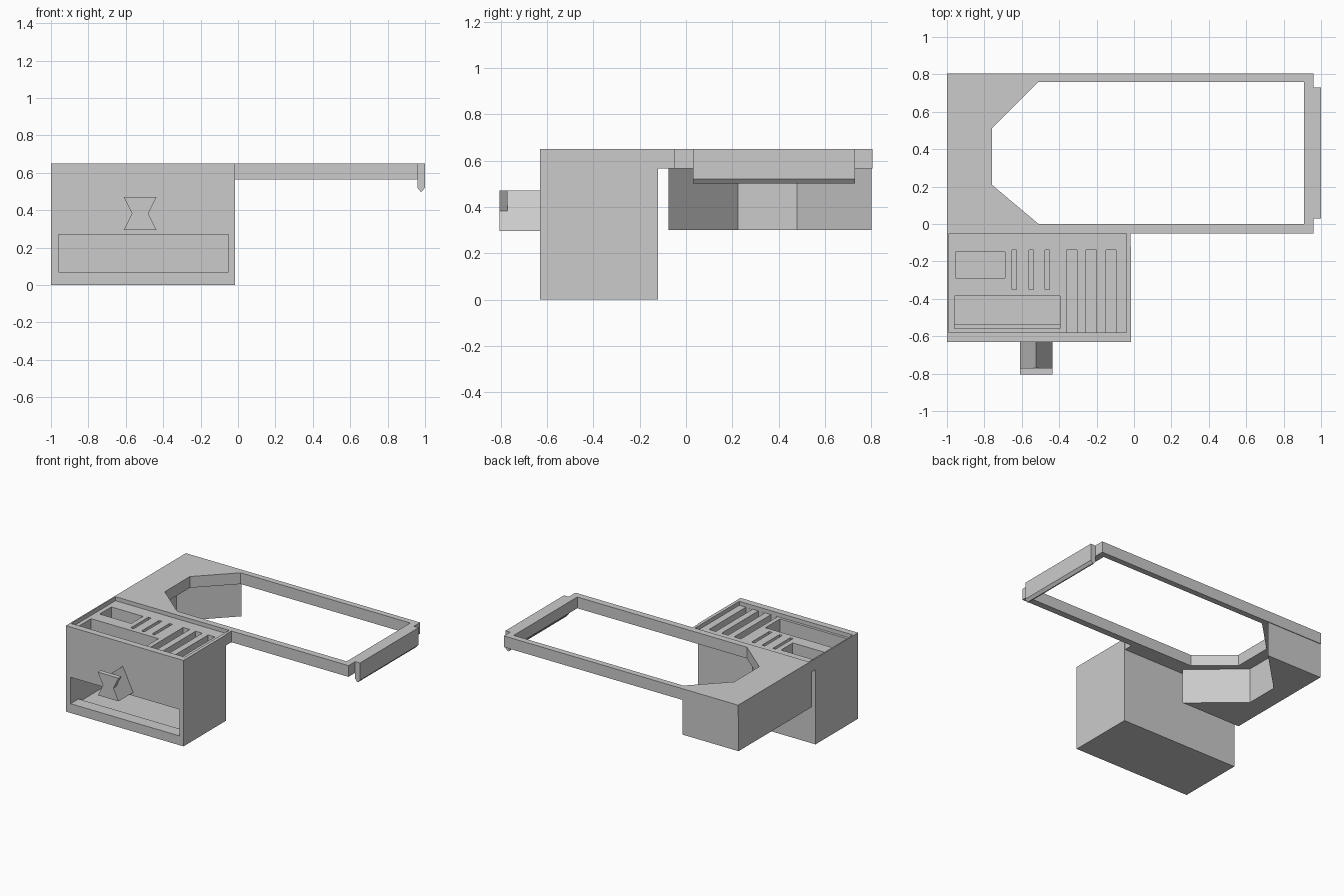
import bpy, bmesh
from mathutils import Vector

old = bpy.data.objects.get("Cube")
if old:
    bpy.data.objects.remove(old, do_unlink=True)

grey = bpy.data.materials.new("light_grey_plastic")
grey.use_nodes = True
colour = (0.6, 0.6, 0.6, 1)
grey.diffuse_color = colour
grey.node_tree.nodes["Principled BSDF"].inputs["Base Color"].default_value = colour


def prism(name, profile, start, end, axis="z"):
    """Extrude a 2D profile along an axis between two positions."""
    place = {"x": lambda a, b, c: (c, a, b),
             "y": lambda a, b, c: (a, c, b),
             "z": lambda a, b, c: (a, b, c)}[axis]
    bm = bmesh.new()
    base = bm.faces.new([bm.verts.new(place(a, b, start)) for a, b in profile])
    grown = bmesh.ops.extrude_face_region(bm, geom=[base])["geom"]
    shift = Vector(place(0, 0, end - start))
    bmesh.ops.translate(bm, vec=shift,
                        verts=[v for v in grown if isinstance(v, bmesh.types.BMVert)])
    bmesh.ops.recalc_face_normals(bm, faces=bm.faces)
    mesh = bpy.data.meshes.new(name)
    bm.to_mesh(mesh)
    bm.free()
    mesh.materials.append(grey)
    obj = bpy.data.objects.new(name, mesh)
    bpy.context.collection.objects.link(obj)
    return obj


def box(name, x0, x1, y0, y1, z0, z1):
    return prism(name, [(x0, y0), (x1, y0), (x1, y1), (x0, y1)], z0, z1)


def cut(target, *cutters):
    """Subtract each cutter, bake the result and remove the cutter."""
    for cutter in cutters:
        mod = target.modifiers.new("cut", "BOOLEAN")
        mod.operation = "DIFFERENCE"
        mod.solver = "EXACT"
        mod.object = cutter
        bpy.context.view_layer.update()
        graph = bpy.context.evaluated_depsgraph_get()
        baked = bpy.data.meshes.new_from_object(target.evaluated_get(graph))
        target.modifiers.clear()
        target.data = baked
        bpy.data.objects.remove(cutter, do_unlink=True)


TOP, UNDER = 0.65, 0.565
DECK = 0.62  # floor of the shallow recess on the storage box


def recess():
    return box("recess_cutter", -0.99, -0.04, -0.58, -0.05, DECK, 0.8)


# Storage box with a top recess, front compartment, pockets and slots
storage = box("storage_box", -1, -0.015, -0.63, -0.12, 0, TOP)
cut(storage, recess(),
    box("compartment_cutter", -0.96, -0.05, -0.7, -0.16, 0.07, 0.27),
    box("floor_cutter", -0.96, -0.05, -0.535, -0.16, 0.045, 0.1),
    box("chute_cutter", -0.96, -0.395, -0.56, -0.385, 0.2, 0.7),
    box("pocket_cutter", -0.955, -0.69, -0.29, -0.15, 0.5, 0.7))
for x in (-0.64, -0.55, -0.463):
    cut(storage, box("thin_slot_cutter", x - 0.012, x + 0.012, -0.35, -0.14, 0.5, 0.7))
for x in (-0.333, -0.228, -0.123):
    cut(storage, box("long_slot_cutter", x - 0.028, x + 0.028, -0.579, -0.14, 0.5, 0.7))

# Open frame with its connecting strip to the box
frame = prism("open_frame", [(-1, -0.12), (-0.02, -0.12), (-0.02, -0.05), (0.96, -0.05),
                             (0.96, 0.805), (-1, 0.805)], UNDER, TOP)
cut(frame,
    prism("opening_cutter", [(-0.76, 0.21), (-0.51, 0.0), (0.91, 0.0), (0.91, 0.76),
                             (-0.51, 0.76), (-0.76, 0.51)], 0.4, 0.8),
    recess())

# Cradle block below the frame, with a three-sided inner wall
prism("cradle_block", [(-1, -0.075), (-0.5, -0.075), (-0.85, 0.225), (-0.85, 0.48),
                       (-0.53, 0.8), (-1, 0.8)], 0.3, UNDER)

# Clip bar on the far end, with a pointed lower edge
prism("end_clip", [(0.96, TOP), (0.96, 0.52), (0.975, 0.5), (0.983, 0.5),
                   (1.0, 0.52), (1.0, TOP)], 0.03, 0.73, "y")

# Front hook: a triangular arm carrying an hourglass plate
MID, HALF, LOW, HIGH = -0.523, 0.087, 0.295, 0.47
waist = (LOW + HIGH) / 2
prism("hook_arm", [(MID - HALF, LOW), (MID + HALF, LOW), (MID, HIGH)], -0.77, -0.63, "y")
prism("hook_plate", [(MID - HALF, LOW), (MID + HALF, LOW), (MID + HALF / 2, waist),
                     (MID + HALF, HIGH), (MID - HALF, HIGH), (MID - HALF / 2, waist)],
      -0.805, -0.77, "y")
